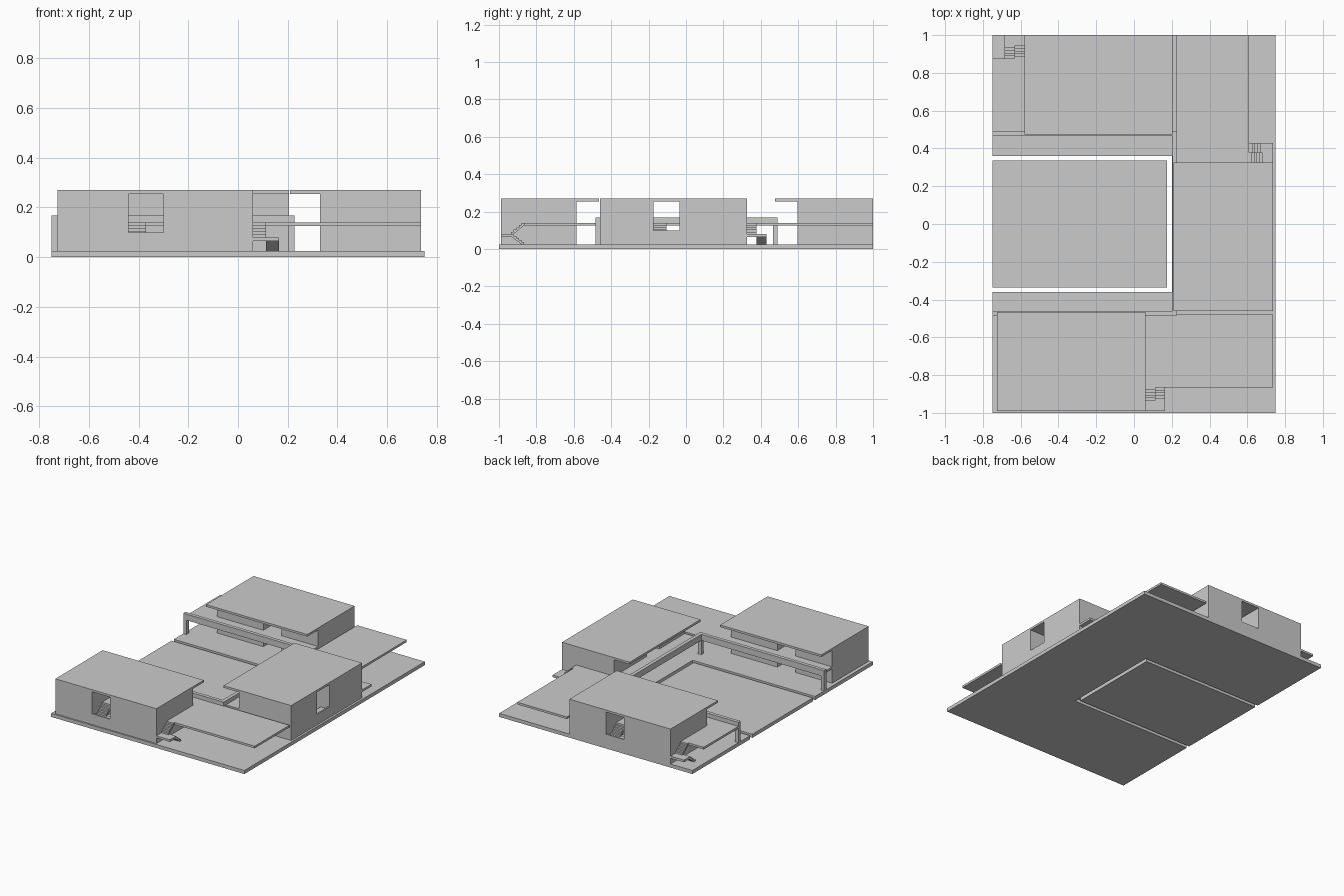
import bpy, bmesh
from mathutils import Matrix

if "Cube" in bpy.data.objects:
    bpy.data.objects.remove(bpy.data.objects["Cube"])

F, D, R = 0.14, 0.125, 0.27      # upper floor top, floor underside, roof top


def prism(name, pts, axis, a, b, xf=Matrix()):
    """Extrude a 2D profile along x ('X') or z ('Z') from a to b."""
    bm = bmesh.new()
    mk = (lambda p, t: (t, p[0], p[1])) if axis == 'X' else (lambda p, t: (p[0], p[1], t))
    lo = [bm.verts.new(mk(p, a)) for p in pts]
    hi = [bm.verts.new(mk(p, b)) for p in pts]
    n = len(pts)
    bm.faces.new(lo)
    bm.faces.new(hi)
    for i in range(n):
        bm.faces.new((lo[i], lo[(i + 1) % n], hi[(i + 1) % n], hi[i]))
    bmesh.ops.recalc_face_normals(bm, faces=bm.faces)
    bm.transform(xf)
    me = bpy.data.meshes.new(name)
    bm.to_mesh(me)
    bm.free()
    ob = bpy.data.objects.new(name, me)
    bpy.context.collection.objects.link(ob)
    return ob


def box(name, x0, x1, y0, y1, z0, z1, xf=Matrix()):
    return prism(name, [(x0, y0), (x1, y0), (x1, y1), (x0, y1)], 'Z', z0, z1, xf)


def flight(name, x0, x1, y0, z0, y1, z1, xf, steps=5):
    """Stepped flight running in y between two levels, with a sloped underside."""
    if z1 < z0:
        y0, z0, y1, z1 = y1, z1, y0, z0
    dy, dz = (y1 - y0) / steps, (z1 - z0) / steps
    pts = []
    for i in range(steps):
        pts += [(y0 + i * dy, z0 + i * dz), (y0 + i * dy, z0 + (i + 1) * dz)]
    pts += [(y1, z1), (y1, z1 - 0.014), (y0 + dy, z0)]
    prism(name, pts, 'X', x0, x1, xf)


def stair(name, x0, x1, xf):
    """Switchback stair with a half landing against the outer edge."""
    xm = (x0 + x1) / 2
    box(name + "_landing", x0, x1, -0.99, -0.935, 0.065, 0.08, xf)
    flight(name + "_upper_flight", x0, xm, -0.935, 0.08, -0.865, F, xf)
    flight(name + "_lower_flight", xm, x1, -0.935, 0.08, -0.865, 0.025, xf)


def block(name, xf, deck_end):
    """One house: two rooms, stair bay, roof, gallery, side deck and stairs."""
    for i, (x0, x1) in enumerate([(-0.725, -0.44), (-0.30, 0.06)]):
        box(f"{name}_room_{i}", x0, x1, -0.99, -0.585, 0.025, 0.255, xf)
    box(name + "_window_sill", -0.44, -0.30, -0.99, -0.98, 0.025, 0.10, xf)
    box(name + "_roof", -0.725, 0.06, -0.99, -0.465, 0.255, R, xf)
    # L-shaped upper floor: gallery strip plus bay floor and open deck
    box(name + "_gallery", -0.725, 0.06, -0.585, -0.48, D, F, xf)
    box(name + "_bay_floor", -0.44, -0.30, -0.865, -0.585, D, F, xf)
    box(name + "_deck", 0.06, deck_end, -0.865, -0.48, D, F, xf)
    stair(name + "_inner_stair", -0.44, -0.30, xf)
    stair(name + "_outer_stair", 0.06, 0.165, xf)


# Base plate with a U-shaped slot around the courtyard floor
prism("base_plate", [(-0.75, -1), (0.75, -1), (0.75, 1), (-0.75, 1), (-0.75, 0.36),
                     (0.2, 0.36), (0.2, -0.36), (-0.75, -0.36)], 'Z', 0, 0.025)
box("courtyard_floor", -0.75, 0.175, -0.335, 0.335, 0, 0.025)

# Three houses in a pinwheel around the courtyard
turn = Matrix.Translation((-0.255, 0.265, 0)) @ Matrix.Rotation(1.57079633, 4, 'Z')
block("front_house", Matrix(), 0.735)
block("right_house", turn, 0.735)
block("back_house", turn @ turn, 0.23)

# Courtyard beam on posts
prism("courtyard_beam", [(-0.75, -0.485), (0.228, -0.485), (0.228, 0.49), (-0.75, 0.49),
                         (-0.75, 0.465), (0.203, 0.465), (0.203, -0.46), (-0.75, -0.46)],
      'Z', D, 0.168)
for i, x in enumerate((-0.75, 0.203)):
    for j, y in enumerate((-0.485, 0.465)):
        box(f"beam_post_{i}{j}", x, x + 0.025, y, y + 0.025, 0.025, D)
